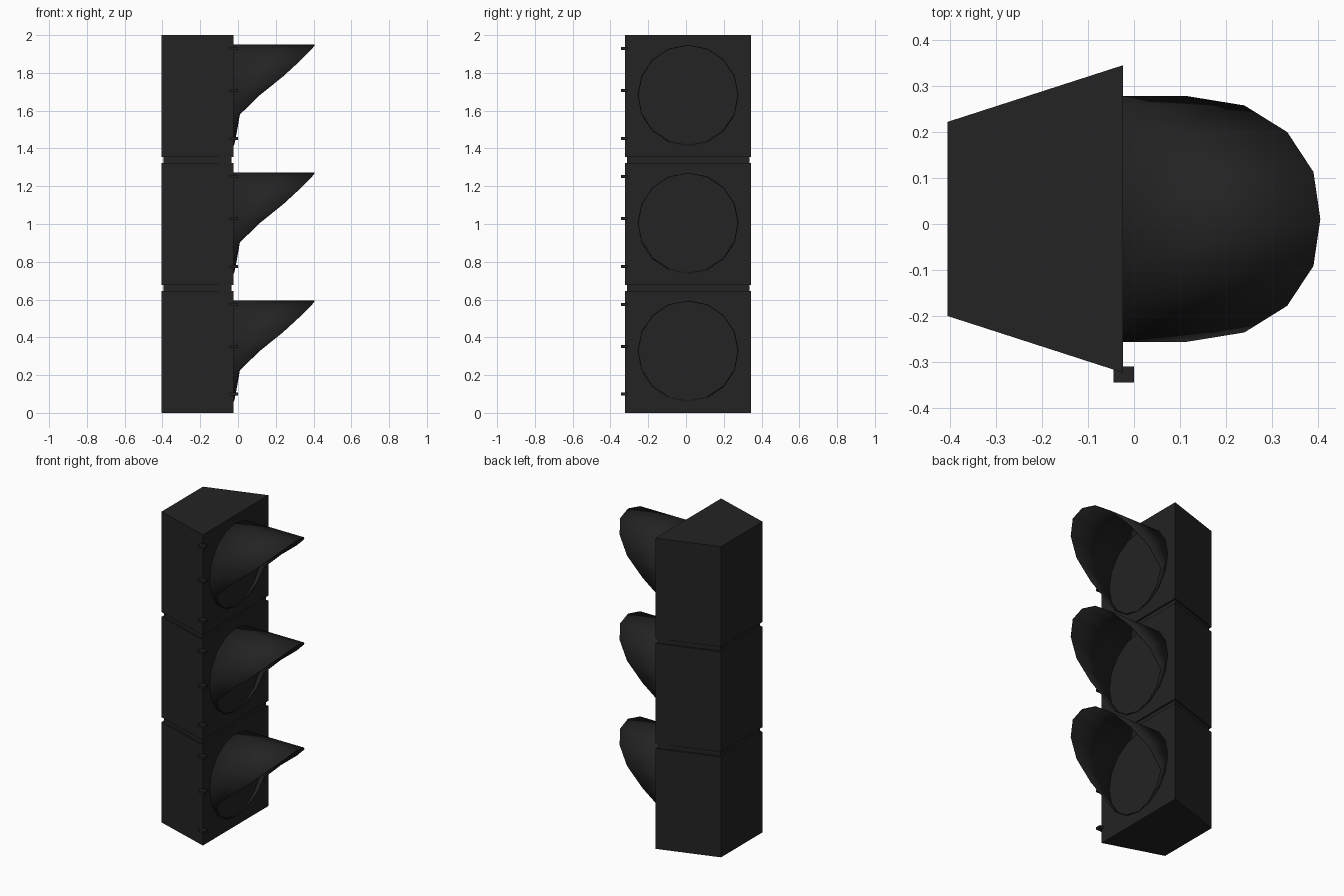
import bpy, bmesh, math

if "Cube" in bpy.data.objects:
    bpy.data.objects.remove(bpy.data.objects["Cube"])

black = bpy.data.materials.new("matte_black")
black.diffuse_color = (0.0168, 0.0168, 0.0168, 1)
black.use_nodes = True
black.node_tree.nodes["Principled BSDF"].inputs["Base Color"].default_value = black.diffuse_color

PITCH = 0.677      # spacing of the three signal sections
HEIGHT = 0.646     # height of one section
CY = 0.011         # centre line in y


def make_object(name, bm):
    bmesh.ops.recalc_face_normals(bm, faces=bm.faces)
    mesh = bpy.data.meshes.new(name)
    bm.to_mesh(mesh)
    bm.free()
    mesh.materials.append(black)
    ob = bpy.data.objects.new(name, mesh)
    bpy.context.collection.objects.link(ob)
    return ob


def prism(name, outline, z0, z1):
    bm = bmesh.new()
    face = bm.faces.new([bm.verts.new((x, y, z0)) for x, y in outline])
    new = bmesh.ops.extrude_face_region(bm, geom=[face])["geom"]
    top = [v for v in new if isinstance(v, bmesh.types.BMVert)]
    bmesh.ops.translate(bm, verts=top, vec=(0, 0, z1 - z0))
    return make_object(name, bm)


def housing_outline(inset):
    xb, xf = -0.405 + inset, -0.024 - inset
    wb, wf = 0.211 - inset, 0.334 - inset
    return [(xb, CY - wb), (xf, CY - wf), (xf, CY + wf), (xb, CY + wb)]


def visor(name, zc):
    # 16-sided tube whose front rim sweeps back from the top to the bottom
    radius = 0.267
    reach = [0.405, 0.39, 0.333, 0.24, 0.115, 0.01, -0.005, -0.016, -0.021]
    bm = bmesh.new()
    back, rim = [], []
    for i in range(16):
        a = math.tau * i / 16
        y, z = CY + radius * math.sin(a), zc + radius * math.cos(a)
        back.append(bm.verts.new((-0.026, y, z)))
        rim.append(bm.verts.new((reach[min(i, 16 - i)], y, z)))
    for i in range(16):
        j = (i + 1) % 16
        bm.faces.new((back[i], back[j], rim[j], rim[i]))
    ob = make_object(name, bm)
    for p in ob.data.polygons:
        p.use_smooth = True
    mod = ob.modifiers.new("sheet", "SOLIDIFY")
    mod.thickness = 0.004
    mod.offset = -1
    return ob


for k in range(3):
    base = k * PITCH
    # housing section
    prism(f"housing_{k + 1}", housing_outline(0), base, base + HEIGHT)
    # recessed collar between sections
    if k < 2:
        prism(f"collar_{k + 1}", housing_outline(0.01), base + HEIGHT, base + PITCH)
    # sun visor
    visor(f"visor_{k + 1}", base + 0.328)
    # door latches along the front edge
    for n, z in enumerate((0.099, 0.352, 0.575)):
        prism(f"latch_{k + 1}_{n + 1}",
              [(-0.045, -0.345), (0.0, -0.345), (0.0, -0.31), (-0.045, -0.31)],
              base + z - 0.008, base + z + 0.008)
